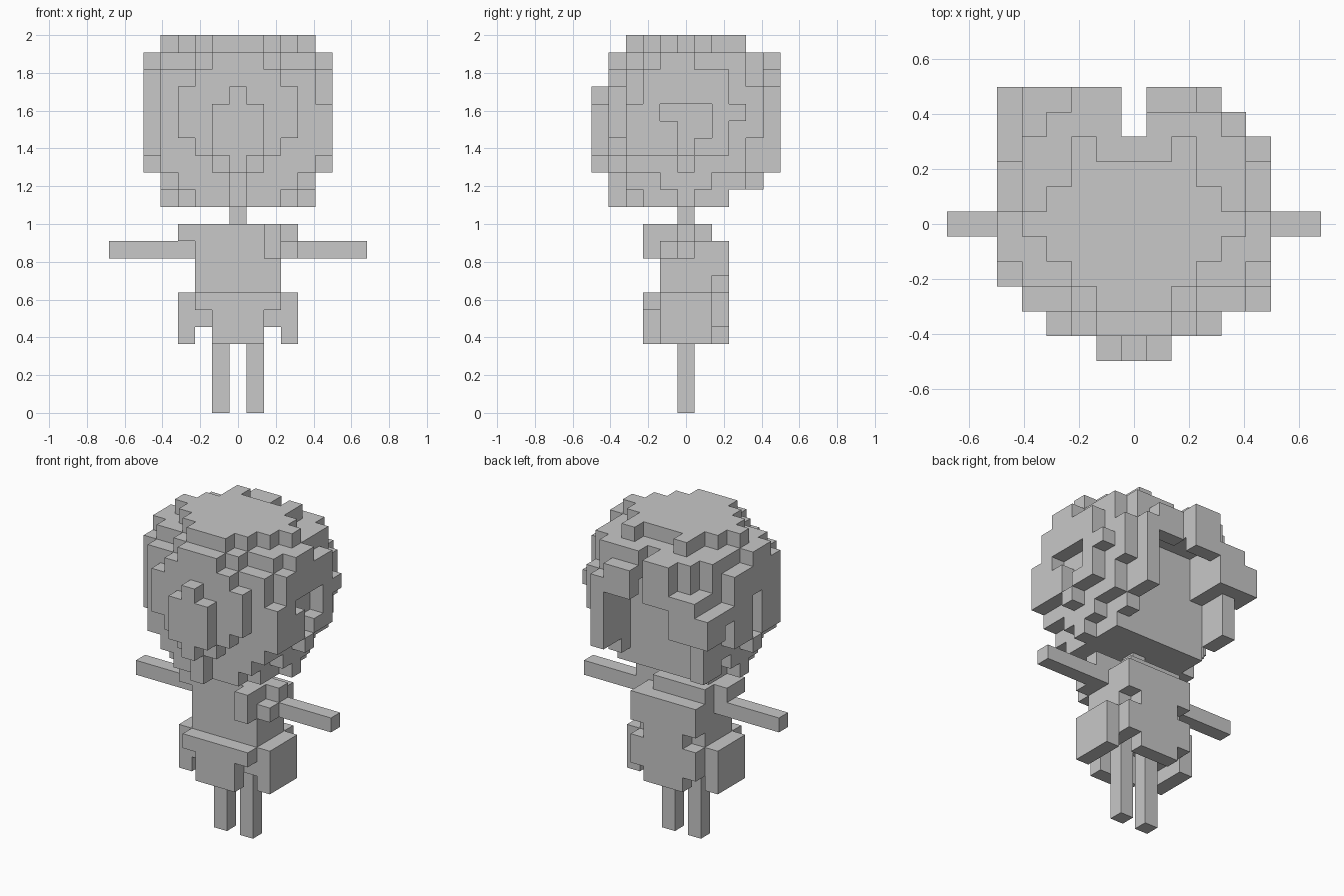
import bpy
import bmesh
from itertools import product

if "Cube" in bpy.data.objects:
    bpy.data.objects.remove(bpy.data.objects["Cube"])

U = 1 / 11  # edge length of one block

gray = bpy.data.materials.new("plain_gray")
gray.diffuse_color = (0.58, 0.58, 0.58, 1)
gray.use_nodes = True
gray.node_tree.nodes["Principled BSDF"].inputs["Base Color"].default_value = gray.diffuse_color


def box(x, y, z):
    """Cells of a block, given inclusive (low, high) ranges."""
    return set(product(*(range(a, b + 1) for a, b in (x, y, z))))


def mirror(cells):
    return cells | {(-x, y, z) for x, y, z in cells}


# Head: a stepped ball, narrower towards the face
head = set()
for x, y, z in box((-5, 5), (-5, 5), (12, 20)):
    if x * x + y * y + (z - 17) ** 2 <= (26 if y <= -4 else 34):
        head.add((x, y, z))
head |= box((-1, 1), (-5, -5), (15, 17)) | box((0, 0), (-5, -5), (14, 18))
head |= box((0, 0), (-4, -4), (13, 13))

# Crown: diamond-shaped cap with two tufts at the back, rounded shoulders
head |= {(x, y, z) for x, y, z in box((-4, 4), (-3, 2), (21, 21))
         if abs(x) + abs(y) <= 4}
head |= mirror({(2, 3, 21), (5, -1, 20)})
head -= mirror(box((3, 4), (-3, -3), (20, 20)))

# Nape: recess under the back hair, closed by a flat wall
head -= box((-3, 2), (3, 5), (12, 17))
head -= box((-2, 2), (3, 4), (18, 18))
head |= box((-3, 3), (0, 2), (12, 18))

# Rear hair: top locks parted in the middle, hanging side locks
head |= mirror(box((1, 2), (4, 5), (19, 19))) | box((-2, -1), (5, 5), (20, 20))
head -= box((0, 0), (5, 5), (12, 21)) | box((0, 0), (4, 4), (19, 21))
head |= box((3, 3), (3, 5), (14, 18))
head |= box((-4, -4), (3, 4), (13, 18)) | box((-3, -3), (3, 5), (16, 18))
head |= box((-5, -4), (4, 5), (16, 17)) | {(-4, 5, 18)}

# Side locks beside the face, with gaps behind them
head -= box((-5, -5), (-3, -3), (12, 20))
head |= box((5, 5), (-2, -2), (15, 19)) | box((-5, -5), (-2, -2), (16, 19))
head |= box((5, 5), (-3, -3), (15, 17))
head |= mirror(box((4, 4), (-3, -3), (15, 19)))
head -= mirror(box((5, 5), (0, 0), (15, 17)))
head -= box((5, 5), (1, 1), (16, 17)) | {(5, -1, 17)}

# Lower fringe: a round rim at the front half
head |= {(x, y, z) for x, y, z in box((-4, 4), (-4, 0), (12, 13))
         if x * x + y * y <= 16}

# Torso with collar and a bow on one shoulder
torso = box((-2, 2), (-1, 2), (6, 9)) | box((-3, 3), (-1, 0), (10, 10))
torso |= box((-2, 1), (1, 1), (10, 10))
torso |= box((2, 2), (-2, -1), (9, 10))
torso -= {(3, -1, 10)}
torso |= {(3, -1, 9)}
torso -= mirror({(2, 2, 7)})

# Skirt: open underneath, with front, back and side panels
skirt = mirror(box((3, 3), (-1, 1), (4, 6)))
skirt |= box((-2, 2), (-2, -2), (6, 6)) | box((-1, 1), (-2, -2), (4, 5))
skirt |= box((-1, 1), (2, 2), (4, 5))
skirt |= mirror(box((2, 2), (-1, 2), (5, 5)))

parts = {
    "head_with_hair": head,
    "neck": {(0, 0, 11)},
    "torso": torso,
    "skirt": skirt,
    "arms": mirror(box((3, 7), (0, 0), (9, 9))),
    "legs": mirror(box((1, 1), (0, 0), (0, 5))),
}
solid = set().union(*parts.values())


def build(name, cells):
    """Mesh the exposed faces of the cells and merge flat areas."""
    bm = bmesh.new()
    verts = {}

    def vert(p):
        if p not in verts:
            x, y, z = p
            verts[p] = bm.verts.new(((x - 0.5) * U, (y - 0.5) * U, z * U))
        return verts[p]

    for c in sorted(cells):
        for axis, side in product(range(3), (0, 1)):
            near = list(c)
            near[axis] += 2 * side - 1
            if tuple(near) in solid:
                continue
            corners = []
            for a, b in ((0, 0), (1, 0), (1, 1), (0, 1)):
                p = list(c)
                p[axis] += side
                p[(axis + 1) % 3] += a
                p[(axis + 2) % 3] += b
                corners.append(vert(tuple(p)))
            bm.faces.new(corners if side else corners[::-1])
    bmesh.ops.dissolve_limit(bm, angle_limit=0.02,
                             verts=bm.verts[:], edges=bm.edges[:])
    mesh = bpy.data.meshes.new(name)
    bm.to_mesh(mesh)
    bm.free()
    mesh.materials.append(gray)
    bpy.context.collection.objects.link(bpy.data.objects.new(name, mesh))


for part_name, part_cells in parts.items():
    build(part_name, part_cells)
